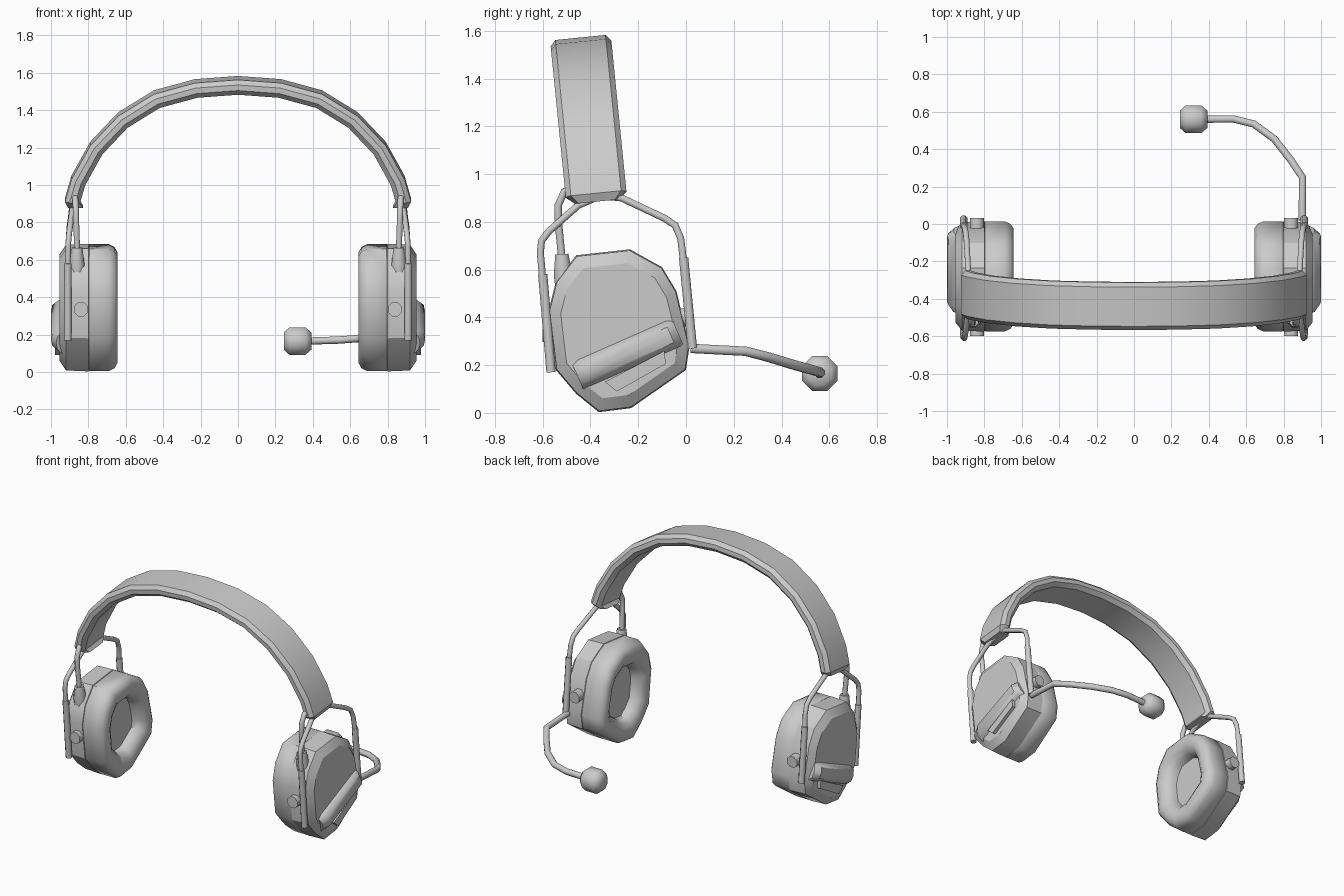
import bpy, bmesh, math
from mathutils import Vector

cube = bpy.data.objects.get("Cube")
if cube:
    bpy.data.objects.remove(cube, do_unlink=True)

GREY = (0.6, 0.6, 0.6, 1.0)
grey = bpy.data.materials.new("plain_grey")
grey.use_nodes = True
grey.diffuse_color = GREY
grey.node_tree.nodes["Principled BSDF"].inputs["Base Color"].default_value = GREY


def loft(name, rings, angle=35):
    """Skin a list of equal-length point rings and cap both ends."""
    bm = bmesh.new()
    loops = [[bm.verts.new(p) for p in ring] for ring in rings]
    n = len(loops[0])
    for a, b in zip(loops, loops[1:]):
        for i in range(n):
            j = (i + 1) % n
            bm.faces.new((a[i], a[j], b[j], b[i]))
    bm.faces.new(loops[0])
    bm.faces.new(loops[-1])
    bmesh.ops.recalc_face_normals(bm, faces=bm.faces)
    mesh = bpy.data.meshes.new(name)
    bm.to_mesh(mesh)
    bm.free()
    mesh.materials.append(grey)
    mesh.shade_smooth()
    mesh.set_sharp_from_angle(angle=math.radians(angle))
    obj = bpy.data.objects.new(name, mesh)
    bpy.context.collection.objects.link(obj)
    return obj


def tube(name, path, radii, sides=8, ref=(1, 0, 0), angle=50):
    """Round sweep along a path; radii is one number or one per point."""
    path = [Vector(p) for p in path]
    if not isinstance(radii, (list, tuple)):
        radii = [radii] * len(path)
    rings = []
    for k, (p, r) in enumerate(zip(path, radii)):
        before = (p - path[k - 1]).normalized() if k else Vector()
        after = (path[k + 1] - p).normalized() if k < len(path) - 1 else Vector()
        t = (before + after).normalized()
        u = t.cross(Vector(ref)).normalized()
        v = t.cross(u)
        steps = [2 * math.pi * (i + 0.5) / sides for i in range(sides)]
        rings.append([p + r * (math.cos(a) * u + math.sin(a) * v) for a in steps])
    return loft(name, rings, angle)


# Headband: chamfered strap section swept along an arch that leans back
half = [(0.91, 0.885), (0.925, 0.92), (0.89, 1.04), (0.79, 1.22),
        (0.64, 1.378), (0.45, 1.495), (0.23, 1.555)]
arch = [(-x, z) for x, z in half] + [(0, 1.572)] + half[::-1]
section = [(-0.105, 0), (0.105, 0), (0.127, -0.025), (0.127, -0.055),
           (0.1, -0.08), (-0.1, -0.08), (-0.127, -0.055), (-0.127, -0.025)]
rings = []
for k, (x, z) in enumerate(arch):
    a, b = arch[max(k - 1, 0)], arch[min(k + 1, len(arch) - 1)]
    if k in (0, len(arch) - 1):
        normal, taper = Vector((math.copysign(1, x), 0.0)), 0.72
    else:
        normal, taper = Vector((a[1] - b[1], b[0] - a[0])).normalized(), 1
    ring = []
    for s, d in section:
        s *= taper
        px, pz = x + normal.x * d, z + normal.y * d
        ring.append((px, -0.375 + s - 0.1 * (pz - 0.9), pz + 0.1 * s))
    rings.append(ring)
loft("headband", rings, 32)

# Ear cup outline in y and z
outline = [(-0.46, 0.66), (-0.235, 0.685), (-0.1, 0.61), (-0.04, 0.51),
           (0.015, 0.28), (0, 0.18), (-0.23, 0.02), (-0.365, 0.003),
           (-0.46, 0.08), (-0.545, 0.18), (-0.575, 0.43), (-0.545, 0.55)]
CY, CZ = -0.28, 0.345
shell_profile = [(0.955, 0.83), (0.92, 0.985), (0.8, 1), (0.795, 0.97)]
cushion_profile = [(0.803, 0.97), (0.795, 0.995), (0.69, 0.995), (0.66, 0.95),
                   (0.643, 0.86), (0.645, 0.72), (0.665, 0.6), (0.7, 0.54),
                   (0.73, 0.52)]


def cup_rings(side, profile):
    return [[(side * x, CY + (y - CY) * k, CZ + (z - CZ) * k) for y, z in outline]
            for x, k in profile]


for side, label in ((1, "left"), (-1, "right")):
    def at(points):
        return [(side * x, y, z) for x, y, z in points]

    loft(label + "_ear_shell", cup_rings(side, shell_profile), 28)
    loft(label + "_ear_cushion", cup_rings(side, cushion_profile), 45)

    # Rounded battery bar running diagonally over the shell
    along = Vector((0, 0.42, 0.185))
    across = Vector((0, -0.4, 0.92)).normalized()
    start = Vector((0, -0.455, 0.155))
    bar = []
    for t, top in ((0, 0.972), (0.09, 1), (0.93, 1), (1, 0.965)):
        ring = []
        for w, h in ((-0.066, 0), (-0.06, 0.55), (-0.035, 0.92), (0, 1),
                     (0.035, 0.92), (0.06, 0.55), (0.066, 0)):
            p = start + along * t + across * w
            ring.append((side * (0.91 + (top - 0.91) * h), p.y, p.z))
        bar.append(ring)
    loft(label + "_battery_bar", bar, 40)

    # Small hatch below the bar
    hatch = [(-0.34, 0.13), (-0.09, 0.26), (-0.085, 0.205), (-0.29, 0.09)]
    loft(label + "_hatch", [[(side * x, y, z) for y, z in hatch] for x in (0.94, 0.978)])

    # Suspension wires and their sleeves
    tube(label + "_back_wire", at([(0.88, -0.36, 0.91), (0.885, -0.27, 0.9),
         (0.895, -0.09, 0.815), (0.9, -0.045, 0.785), (0.905, -0.022, 0.73),
         (0.91, -0.01, 0.63)]), 0.016)
    tube(label + "_back_sleeve", at([(0.91, -0.01, 0.65), (0.91, 0.027, 0.27)]), 0.021)
    tube(label + "_front_wire", at([(0.88, -0.38, 0.9), (0.885, -0.45, 0.87),
         (0.9, -0.575, 0.76), (0.905, -0.605, 0.72), (0.908, -0.61, 0.67),
         (0.91, -0.6, 0.56)]), 0.016)
    tube(label + "_front_sleeve", at([(0.91, -0.6, 0.58), (0.91, -0.565, 0.17)]), 0.021)

    # Audio cable with its tapered plug
    tube(label + "_plug", at([(0.86, -0.51, 0.54), (0.86, -0.515, 0.58),
         (0.86, -0.52, 0.665)]), [0.042, 0.042, 0.03])
    tube(label + "_cable", at([(0.86, -0.52, 0.65), (0.865, -0.535, 0.8),
         (0.867, -0.535, 0.87), (0.87, -0.51, 0.925), (0.875, -0.47, 0.945),
         (0.88, -0.42, 0.93)]), 0.017)

    # Pivot knobs front and back
    for name, y0, y1, z in (("front", -0.5, -0.6, 0.335), ("back", -0.08, 0.032, 0.4)):
        tube(label + "_" + name + "_knob", at([(0.84, y0, z), (0.84, y1, z)]), 0.041)

# Microphone boom and capsule
tube("microphone_boom", [(0.9, 0.02, 0.27), (0.9, 0.25, 0.258), (0.84, 0.34, 0.235),
     (0.75, 0.455, 0.2), (0.64, 0.535, 0.178), (0.53, 0.562, 0.17),
     (0.37, 0.56, 0.165)], 0.021, ref=(0, 0, 1))
tube("microphone_capsule", [(0.245, 0.56, 0.165), (0.275, 0.56, 0.165),
     (0.36, 0.56, 0.165), (0.392, 0.56, 0.165)], [0.05, 0.08, 0.08, 0.05],
     ref=(0, 0, 1), angle=50)
